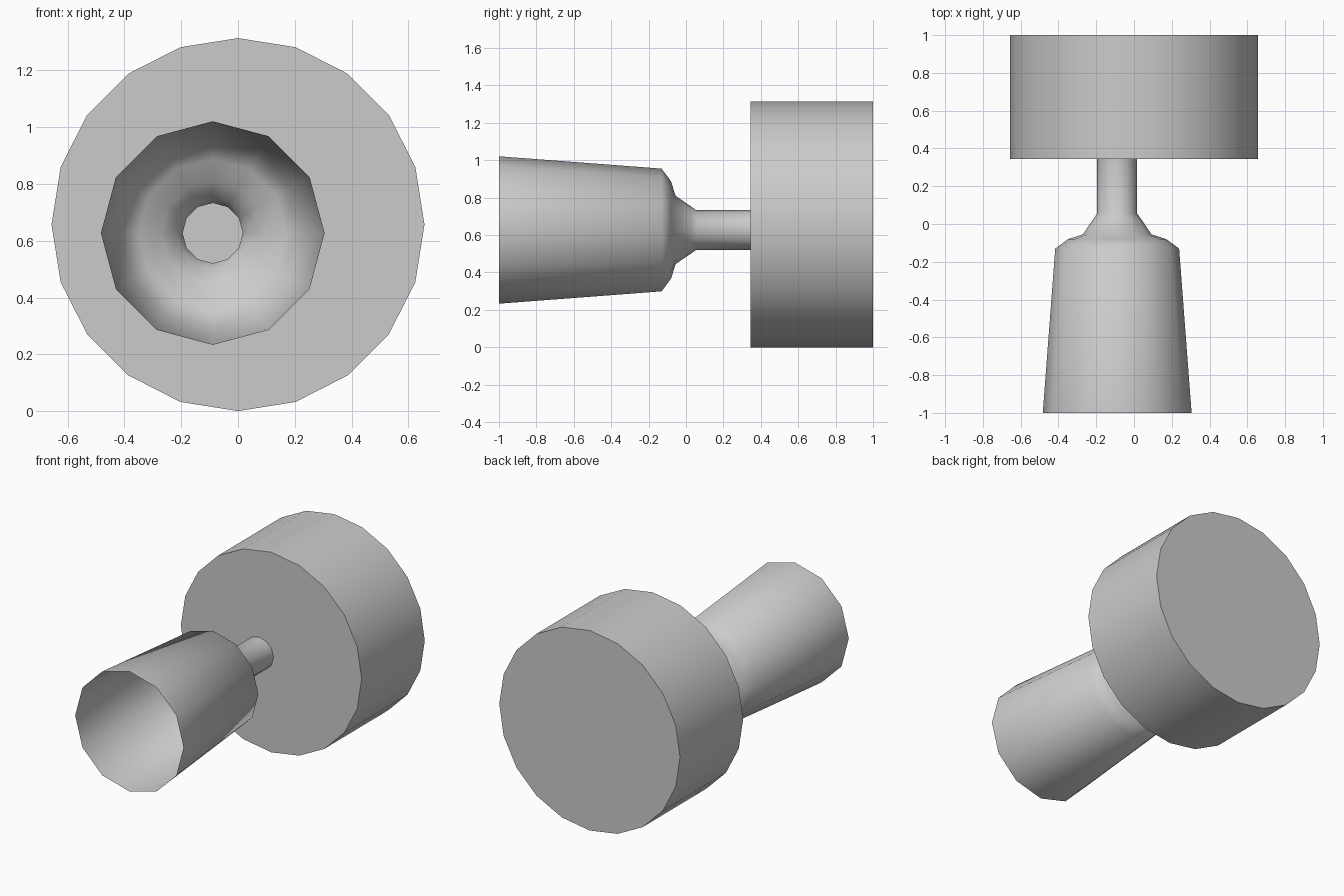
import bpy, bmesh
from math import sin, cos, tau, radians

if "Cube" in bpy.data.objects:
    bpy.data.objects.remove(bpy.data.objects["Cube"])


def lathe_y(name, centre_x, centre_z, profile, sides, capped):
    """Turn a list of (y, radius) around an axis parallel to y."""
    bm = bmesh.new()
    rings = []
    for y, r in profile:
        rings.append([bm.verts.new((r * sin(tau * i / sides), y, r * cos(tau * i / sides)))
                      for i in range(sides)])
    for a, b in zip(rings, rings[1:]):
        for i in range(sides):
            j = (i + 1) % sides
            bm.faces.new((a[i], a[j], b[j], b[i]))
    if capped:
        bm.faces.new(rings[0][::-1])
        bm.faces.new(rings[-1])
    mesh = bpy.data.meshes.new(name)
    bm.to_mesh(mesh)
    bm.free()
    obj = bpy.data.objects.new(name, mesh)
    obj.location = (centre_x, 0, centre_z)
    bpy.context.collection.objects.link(obj)
    bpy.ops.object.select_all(action='DESELECT')
    obj.select_set(True)
    bpy.context.view_layer.objects.active = obj
    bpy.ops.object.shade_smooth_by_angle(angle=radians(50))
    return obj


# Solid drum at the back
lathe_y("drum", 0, 0.657, [(0.345, 0.657), (1.0, 0.657)], 20, True)

# Open thin-walled cup with its shoulder and stem, slightly off the drum's axis
lathe_y("cup_and_stem", -0.089, 0.627,
        [(-1.0, 0.394), (-0.13, 0.328), (-0.08, 0.26), (-0.055, 0.182),
         (0.03, 0.124), (0.055, 0.106), (0.345, 0.106)], 12, False)
